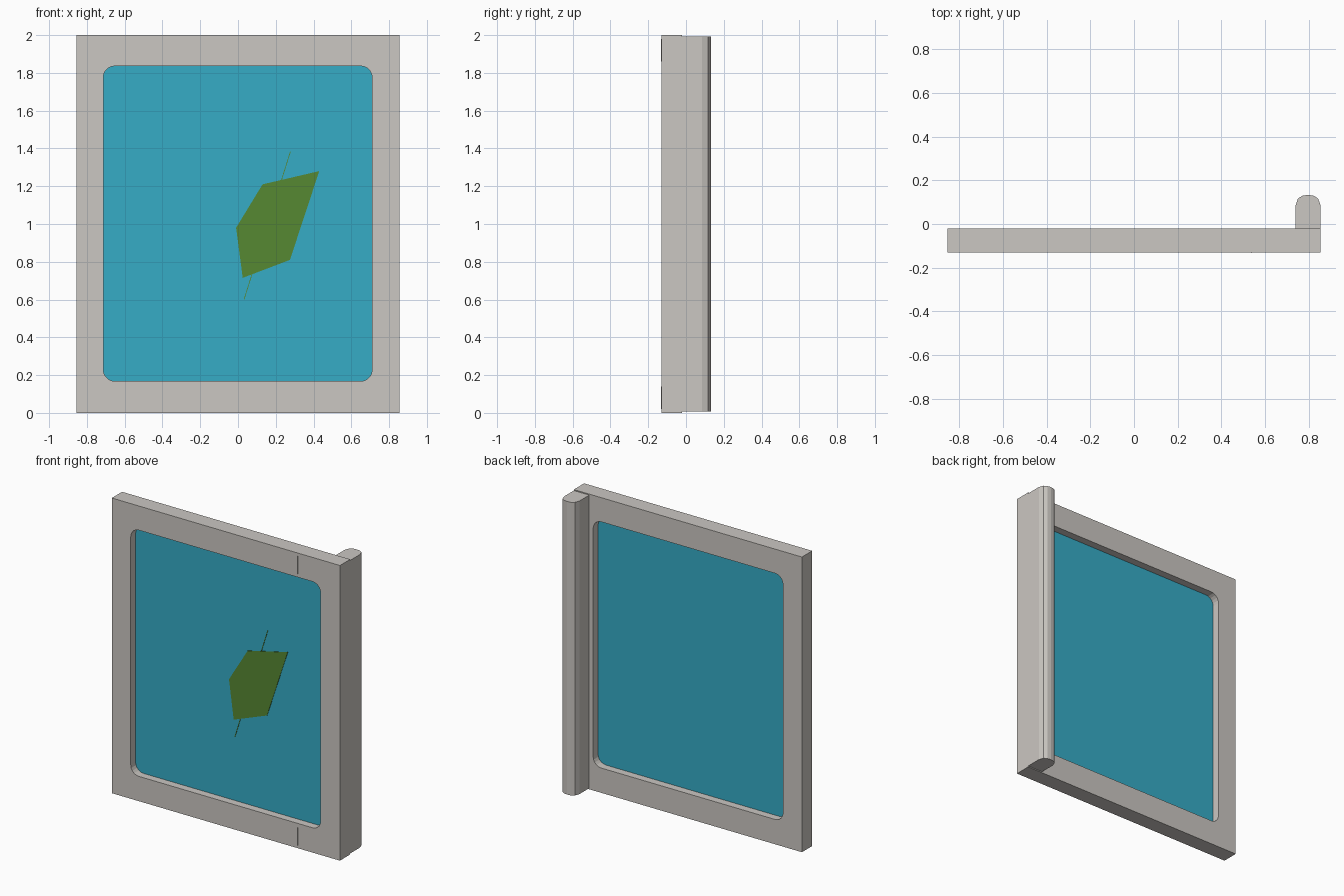
import bpy, bmesh, math

if "Cube" in bpy.data.objects:
    bpy.data.objects.remove(bpy.data.objects["Cube"])


def material(name, rgb):
    m = bpy.data.materials.new(name)
    lin = [((c / 255 + 0.055) / 1.055) ** 2.4 for c in rgb]
    m.diffuse_color = (*lin, 1)
    m.use_nodes = True
    m.node_tree.nodes["Principled BSDF"].inputs["Base Color"].default_value = m.diffuse_color
    return m


GREY = material("warm grey", (203, 199, 194))
BLUE = material("glass blue", (54, 172, 198))
GREEN = material("leaf green", (86, 136, 50))


def finish(bm, name, mat):
    bmesh.ops.recalc_face_normals(bm, faces=bm.faces)
    me = bpy.data.meshes.new(name)
    bm.to_mesh(me)
    bm.free()
    me.materials.append(mat)
    ob = bpy.data.objects.new(name, me)
    bpy.context.collection.objects.link(ob)
    return ob


def prism(name, points, offset, mat):
    """Extrude a closed 3D outline by an offset vector."""
    bm = bmesh.new()
    face = bm.faces.new([bm.verts.new(p) for p in points])
    new = bmesh.ops.extrude_face_region(bm, geom=[face])["geom"]
    verts = [v for v in new if isinstance(v, bmesh.types.BMVert)]
    bmesh.ops.translate(bm, vec=offset, verts=verts)
    return finish(bm, name, mat)


def rounded_rect(x0, x1, z0, z1, r, seg=5):
    """Outline points with the index of the corner each one belongs to."""
    pts = []
    centres = [(x1 - r, z1 - r), (x0 + r, z1 - r), (x0 + r, z0 + r), (x1 - r, z0 + r)]
    for c, (cx, cz) in enumerate(centres):
        for i in range(seg + 1):
            a = math.pi / 2 * (c + i / seg)
            pts.append((cx + r * math.cos(a), cz + r * math.sin(a), c))
    return pts


# Frame with a rounded opening
Y0, Y1, W, H = -0.13, -0.02, 0.855, 2.0
opening = rounded_rect(-0.713, 0.71, 0.168, 1.836, 0.06)
corners = [(W, H), (-W, H), (-W, 0), (W, 0)]
bm = bmesh.new()
inner = [[bm.verts.new((x, y, z)) for x, z, _ in opening] for y in (Y0, Y1)]
outer = [[bm.verts.new((x, y, z)) for x, z in corners] for y in (Y0, Y1)]
n = len(opening)
for i in range(n):
    j = (i + 1) % n
    ci, cj = opening[i][2], opening[j][2]
    for s in (0, 1):
        ring = [inner[s][i], inner[s][j], outer[s][cj]]
        if ci != cj:
            ring.append(outer[s][ci])
        bm.faces.new(ring)
    bm.faces.new([inner[0][i], inner[0][j], inner[1][j], inner[1][i]])
for i in range(4):
    j = (i + 1) % 4
    bm.faces.new([outer[0][i], outer[0][j], outer[1][j], outer[1][i]])
finish(bm, "frame", GREY)

# Glass pane halfway through the opening
prism("glass_pane", [(x, -0.078, z) for x, z, _ in opening], (0, 0.006, 0), BLUE)

# Rounded post along the back right edge
half = [(0.0575, -0.02), (0.0575, 0.085), (0.046, 0.117), (0.025, 0.13)]
profile = [(0.7975 + x, y) for x, y in half] + [(0.7975, 0.133)]
profile += [(0.7975 - x, y) for x, y in reversed(half)]
prism("hinge_post", [(x, y, 0.007) for x, y in profile], (0, 0, 1.986), GREY)

# Leaf and its thin stem lying on the glass
leaf = [(-0.01, 0.98), (0.13, 1.21), (0.43, 1.28), (0.275, 0.81), (0.025, 0.715)]
prism("leaf", [(x, -0.082, z) for x, z in leaf], (0, 0.003, 0), GREEN)
stem = [(0.03, 0.60), (0.034, 0.60), (0.28, 1.385), (0.276, 1.385)]
prism("leaf_stem", [(x, -0.0815, z) for x, z in stem], (0, 0.003, 0), GREEN)

# Four fine upright seams on the front of the frame
for x in (-0.55, 0.54):
    for z in (0.02, 1.86):
        seam = [(x - 0.0005, -0.133, z), (x + 0.0005, -0.133, z),
                (x + 0.0005, -0.133, z + 0.12), (x - 0.0005, -0.133, z + 0.12)]
        prism("frame_seam", seam, (0, 0.004, 0), GREY)
